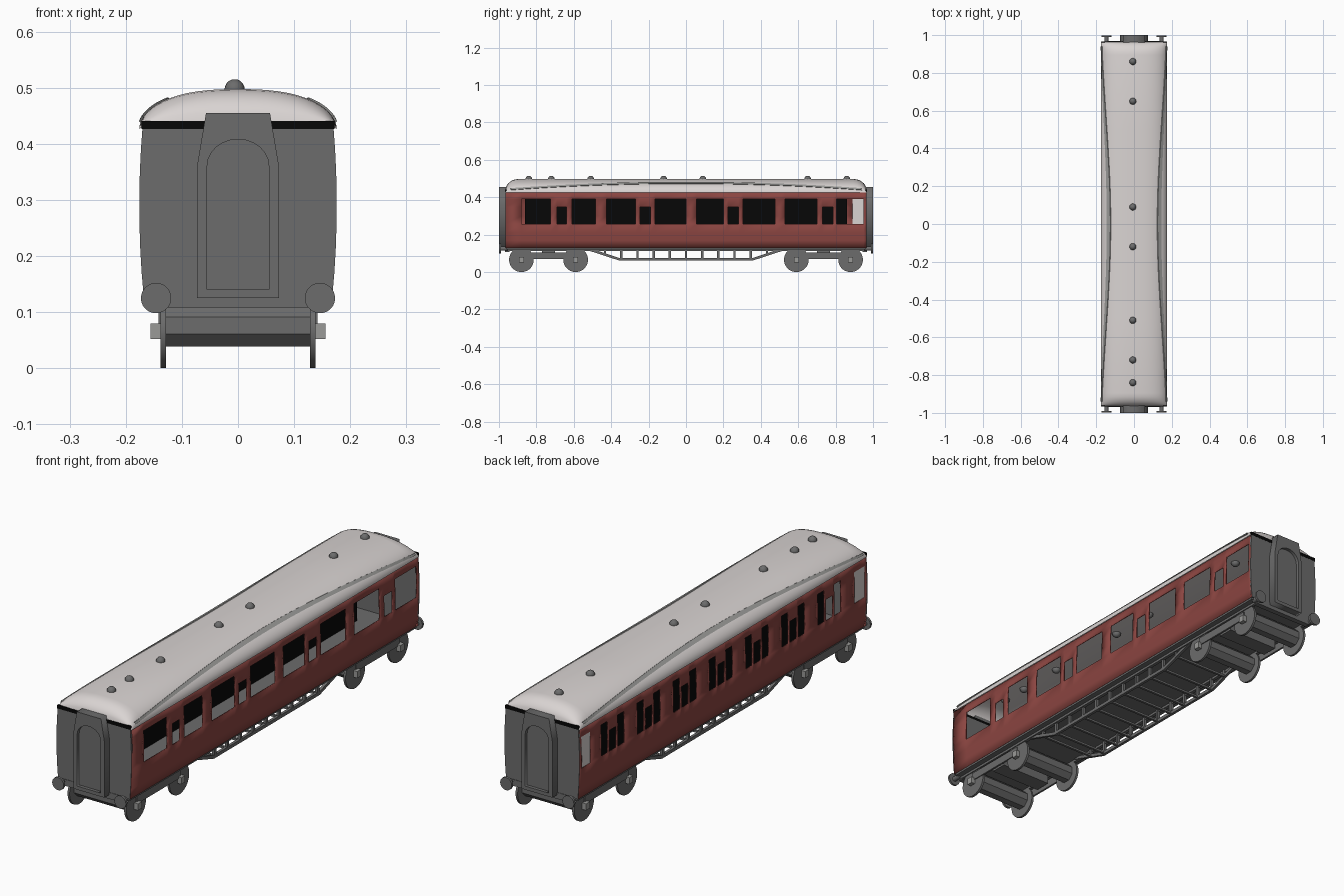
import bpy, bmesh, math
from mathutils import Matrix, Vector

if "Cube" in bpy.data.objects:
    bpy.data.objects.remove(bpy.data.objects["Cube"])


def mat(name, *c):
    m = bpy.data.materials.new(name)
    m.diffuse_color = (*c, 1)
    m.use_nodes = True
    m.node_tree.nodes["Principled BSDF"].inputs["Base Color"].default_value = m.diffuse_color
    return m


RED = mat("maroon_red", 0.26, 0.06, 0.053)
GREY = mat("dark_grey", 0.15, 0.15, 0.15)
ROOF = mat("pale_roof_grey", 0.70, 0.66, 0.65)
MID = mat("mid_grey", 0.32, 0.32, 0.31)
BLACK = mat("black", 0.002, 0.002, 0.002)


def mesh(name, verts, faces, m, smooth=None):
    me = bpy.data.meshes.new(name)
    me.from_pydata(verts, [], faces)
    bm = bmesh.new()
    bm.from_mesh(me)
    bmesh.ops.remove_doubles(bm, verts=bm.verts, dist=1e-5)
    bmesh.ops.recalc_face_normals(bm, faces=bm.faces)
    bm.to_mesh(me)
    bm.free()
    return add(name, me, m, smooth)


def add(name, me, m, smooth=None):
    ob = bpy.data.objects.new(name, me)
    bpy.context.collection.objects.link(ob)
    me.materials.append(m)
    if smooth:
        bpy.ops.object.select_all(action='DESELECT')
        ob.select_set(True)
        bpy.context.view_layer.objects.active = ob
        bpy.ops.object.shade_smooth_by_angle(angle=math.radians(smooth))
    return ob


def box(name, x0, x1, y0, y1, z0, z1, m):
    v = [(x, y, z) for x in (x0, x1) for y in (y0, y1) for z in (z0, z1)]
    f = [(0, 1, 3, 2), (4, 6, 7, 5), (0, 4, 5, 1), (2, 3, 7, 6), (0, 2, 6, 4), (1, 5, 7, 3)]
    return mesh(name, v, f, m)


def cyl(name, c, r, depth, axis, m, n=32):
    bm = bmesh.new()
    rot = Matrix.Rotation(math.pi / 2, 4, 'Y' if axis == 'X' else 'X')
    bmesh.ops.create_cone(bm, cap_ends=True, segments=n, radius1=r, radius2=r, depth=depth,
                          matrix=Matrix.Translation(c) @ rot @ Matrix.Rotation(math.pi / n, 4, 'Z'))
    me = bpy.data.meshes.new(name)
    bm.to_mesh(me)
    bm.free()
    return add(name, me, m, 40 if n > 12 else None)


def bar(name, x, pts, w, h, m):
    """Rectangular bar following (y, z) points at a fixed x."""
    v, f = [], []
    for y, z in pts:
        v += [(x - w, y, z - h), (x + w, y, z - h), (x + w, y, z + h), (x - w, y, z + h)]
    for i in range(len(pts) - 1):
        f += [(4*i + k, 4*i + (k+1) % 4, 4*i + 4 + (k+1) % 4, 4*i + 4 + k) for k in range(4)]
    f += [(0, 1, 2, 3), tuple(len(v) - 4 + k for k in range(4))]
    return mesh(name, v, f, m)


END = 0.965
ZS = [0.13, 0.17, 0.21, 0.257, 0.30, 0.348, 0.39, 0.428]


def side_x(z):
    return 0.176 - 0.30 * (z - 0.29) ** 2


# Side walls with open windows: (y start, y end, top)
T, S = 0.39, 0.348
right = [(-.88, -.725, T), (-.69, -.64, S), (-.61, -.485, T), (-.425, -.27, T), (-.245, -.19, S),
         (-.165, 0, T), (.055, .20, T), (.225, .28, S), (.305, .475, T), (.53, .70, T),
         (.73, .785, S), (.805, .95, T)]
left = [(-.95, -.88, T), (.89, .95, T)]
for i in range(7):
    c = 0.74 - 0.242 * i
    left += [(c - .078, c - .033, T), (c - .023, c + .023, S), (c + .033, c + .078, T)]

for name, sx, wins in (("right_side_wall", 1, right), ("left_side_wall", -1, left)):
    ys = sorted({-END, END} | {w[0] for w in wins} | {w[1] for w in wins})
    v = [(sx * side_x(z), y, z) for y in ys for z in ZS]
    f, n = [], len(ZS)
    for i in range(len(ys) - 1):
        for j in range(n - 1):
            ym, zm = (ys[i] + ys[i+1]) / 2, (ZS[j] + ZS[j+1]) / 2
            if any(a < ym < b and 0.257 < zm < t for a, b, t in wins):
                continue
            q = (i*n + j, i*n + n + j, i*n + n + j + 1, i*n + j + 1)
            f.append(q if sx > 0 else q[::-1])
    me = bpy.data.meshes.new(name)
    me.from_pydata(v, [], f)
    wall = add(name, me, RED, 30)
    sol = wall.modifiers.new("thickness", 'SOLIDIFY')
    sol.thickness, sol.offset = 0.005, -1

# Pale washroom panes on the left side
for y0 in (-.95, .89):
    box("washroom_pane", -.172, -.169, y0, y0 + (.07 if y0 < 0 else .06), .257, .39, ROOF)

# Floor and dark interior partition
box("floor", -.166, .166, -.96, .96, .122, .135, GREY)
box("corridor_partition", -.047, -.043, -.86, .86, .135, .45, BLACK)

# Roof: flattened arch section swept along y with domed ends
BASE, RISE, HALF = 0.425, 0.0725, 0.176


def roof_pt(t, s=1.0):
    c = math.cos(t)
    return math.copysign(abs(c) ** 0.8, c) * HALF, BASE + RISE * s * math.sin(t)


ends = [0, .003, .008, .015, .024, .036, .05, .07]
ys = [-END + d for d in ends] + [-.5, 0, .5] + [END - d for d in reversed(ends)]
N = 28
v, f = [], []
for y in ys:
    d = min(END - abs(y), .07)
    s = 0.2 + 0.8 * math.sqrt(max(0, 1 - (1 - d / .07) ** 2))
    for k in range(N + 1):
        x, z = roof_pt(math.pi * k / N, s)
        v.append((x, y, z))
for i in range(len(ys) - 1):
    for k in range(N):
        a = i * (N + 1) + k
        f.append((a, a + 1, a + N + 2, a + N + 1))
mesh("roof", v, f, ROOF, 50)

# Arched rain strips on the roof
for sx in (-1, 1):
    v, f = [], []
    M = 24
    for i in range(M + 1):
        y = -.94 + 1.88 * i / M
        zc = 0.443 + 0.034 * (1 - (y / .94) ** 2)
        for dz, off in ((-.005, -.002), (-.005, .003), (.004, .003), (.004, -.002)):
            x, z = roof_pt(math.asin(min(1, (zc + dz - BASE) / RISE)))
            v.append((sx * (x + off), y, z + off * .6))
    for i in range(M):
        f += [(4*i + k, 4*i + (k+1) % 4, 4*i + 4 + (k+1) % 4, 4*i + 4 + k) for k in range(4)]
    mesh("rain_strip", v, f, MID)

# Roof ventilators
for y in (-.84, -.72, -.51, -.12, .09, .65, .86):
    bm = bmesh.new()
    bmesh.ops.create_uvsphere(bm, u_segments=16, v_segments=10, radius=.018,
                              matrix=Matrix.Translation((-.006, y, .497)))
    me = bpy.data.meshes.new("roof_vent")
    bm.to_mesh(me)
    bm.free()
    add("roof_vent", me, GREY, 60)

# Gangway outlines
outer = [(-.073, .125), (.073, .125), (.073, .36), (.057, .455), (-.057, .455), (-.073, .36)]
arch = [(-.055, .14), (.055, .14)] + [(.055 * math.cos(math.pi * k / 12),
                                       .36 + .048 * math.sin(math.pi * k / 12)) for k in range(13)]

for sy in (-1, 1):
    # End wall and the dark gap below the roof
    prof = [(side_x(z), z) for z in ZS] + [(-side_x(z), z) for z in reversed(ZS)]
    n = len(prof)
    v = [(x, sy * y, z) for y in (.958, .966) for x, z in prof]
    f = [tuple(range(n)), tuple(range(n, 2*n))] + [(k, (k+1) % n, n + (k+1) % n, n + k) for k in range(n)]
    mesh("end_wall", v, f, GREY)
    box("end_gap", -.172, .172, sy * .960, sy * .9665, .426, .441, BLACK)

    # Gangway frame with an arched opening, and the recessed door
    cu = bpy.data.curves.new("gangway_frame", 'CURVE')
    cu.dimensions, cu.fill_mode, cu.extrude = '2D', 'BOTH', .019
    for loop in (outer, arch):
        sp = cu.splines.new('POLY')
        sp.points.add(len(loop) - 1)
        for p, (x, z) in zip(sp.points, loop):
            p.co = (x, z, 0, 1)
        sp.use_cyclic_u = True
    ob = bpy.data.objects.new("gangway_frame", cu)
    bpy.context.collection.objects.link(ob)
    ob.rotation_euler.x = math.pi / 2
    ob.location.y = sy * .981
    cu.materials.append(GREY)
    bpy.ops.object.select_all(action='DESELECT')
    ob.select_set(True)
    bpy.context.view_layer.objects.active = ob
    bpy.ops.object.convert(target='MESH')
    box("gangway_door", -.06, .06, sy * .962, sy * .986, .135, .415, GREY)

    # Headstock and buffers
    box("headstock", -.14, .14, sy * .945, sy * .968, .108, .135, GREY)
    for sx in (-1, 1):
        cyl("buffer_shank", (sx * .146, sy * .972, .125), .011, .04, 'Y', GREY, 16)
        cyl("buffer_head", (sx * .146, sy * .994, .125), .027, .010, 'Y', GREY)

    # Bogies: wheels, axle drums, axle boxes and side beams
    for y in (.59, .88):
        cyl("axle_drum", (0, sy * y, .076), .04, .27, 'X', GREY, 8)
        for sx in (-1, 1):
            cyl("wheel", (sx * .133, sy * y, .066), .066, .010, 'X', GREY)
            xs = sorted((sx * .136, sx * .156))
            box("axle_box", *xs, sy * y - .013, sy * y + .013, .052, .08, MID)
    for sx in (-1, 1):
        bar("bogie_beam", sx * .138, [(sy * .59, .088), (sy * .88, .088)], .004, .017, GREY)
    box("bogie_bolster", -.12, .12, sy * .70, sy * .77, .075, .125, GREY)

# Underframe: solebars, truss rods, posts and cross bars
for sx in (-1, 1):
    box("solebar", sx * .128, sx * .142, -.96, .96, .112, .132, GREY)
    bar("truss_rod", sx * .13, [(-.53, .125), (-.355, .068), (.355, .068), (.53, .125)], .006, .007, GREY)
for i in range(-5, 6):
    y = i * .0865
    low = .068 if abs(y) < .36 else .092
    box("cross_bar", -.13, .13, y - .005, y + .005, low - .004, low + .005, GREY)
    for sx in (-1, 1):
        box("truss_post", sx * .124, sx * .136, y - .006, y + .006, low, .125, GREY)
